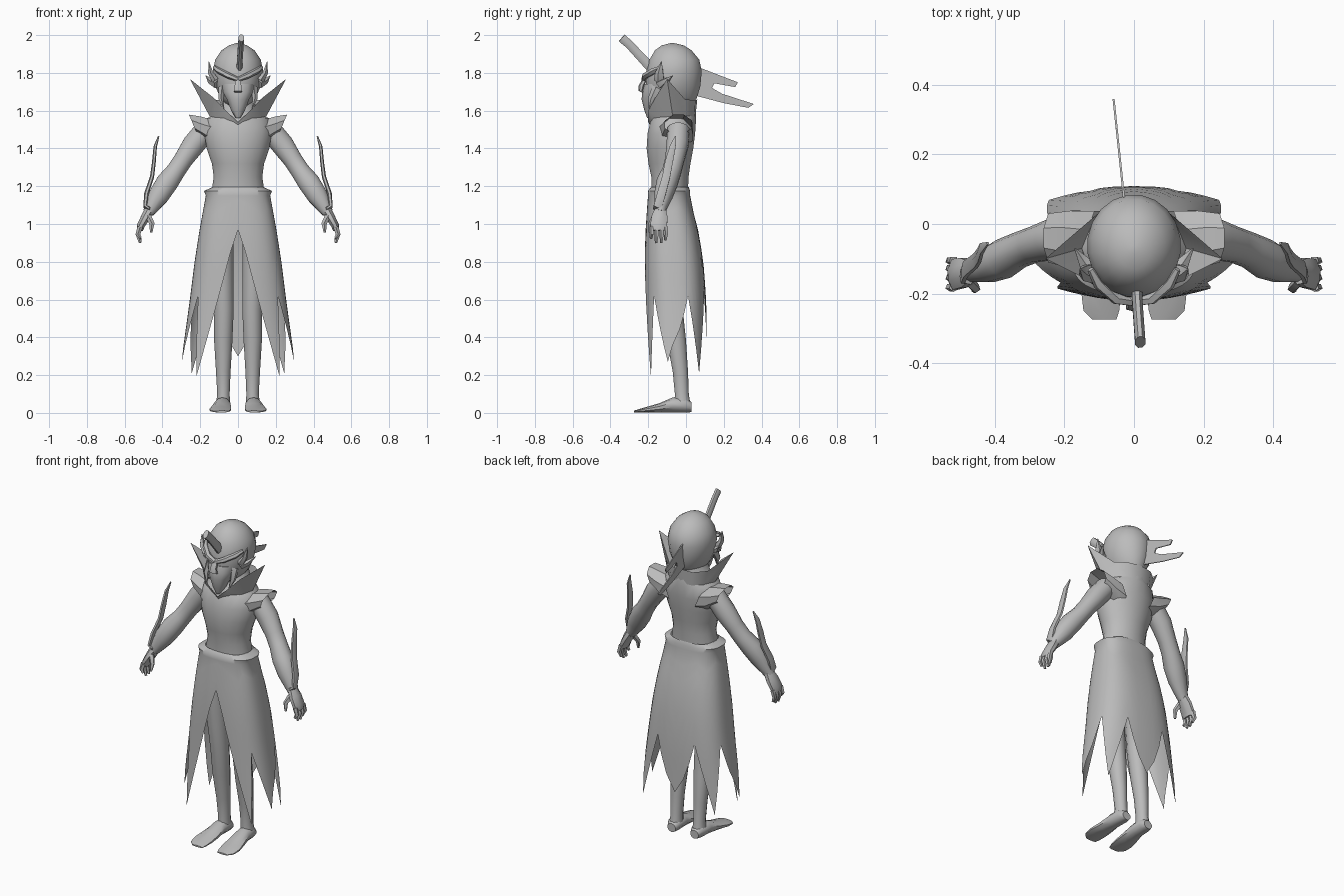
import bpy, math
from mathutils import Vector

grey = bpy.data.materials.new("grey")
grey.diffuse_color = (0.5, 0.5, 0.5, 1)


def add(name, verts, faces, mirror=False, angle=45):
    me = bpy.data.meshes.new(name)
    me.from_pydata([tuple(v) for v in verts], [], faces)
    me.materials.append(grey)
    ob = bpy.data.objects.new(name, me)
    bpy.context.collection.objects.link(ob)
    if mirror:
        m = ob.modifiers.new("mirror", 'MIRROR')
        m.merge_threshold = 0.002
    bpy.ops.object.select_all(action='DESELECT')
    ob.select_set(True)
    bpy.context.view_layer.objects.active = ob
    bpy.ops.object.shade_smooth_by_angle(angle=math.radians(angle))
    return ob


def tube(name, pts, side=(0, 1, 0), fixed=None, n=10, mirror=False, caps=True, angle=45):
    """Loft of ellipses: each point is x, y, z, radius along side, radius across."""
    cs = [Vector(p[:3]) for p in pts]
    verts, faces = [], []
    for i, p in enumerate(pts):
        d = Vector(fixed) if fixed else cs[min(i + 1, len(cs) - 1)] - cs[max(i - 1, 0)]
        d.normalize()
        u = Vector(side)
        u = (u - d * u.dot(d)).normalized()
        v = d.cross(u)
        for k in range(n):
            a = 2 * math.pi * (k + 0.5) / n
            verts.append(cs[i] + u * p[3] * math.cos(a) + v * p[4] * math.sin(a))
    for i in range(len(pts) - 1):
        for k in range(n):
            j = (k + 1) % n
            faces.append((i * n + k, i * n + j, (i + 1) * n + j, (i + 1) * n + k))
    if caps:
        faces.append(tuple(reversed(range(n))))
        faces.append(tuple(range((len(pts) - 1) * n, len(pts) * n)))
    return add(name, verts, faces, mirror, angle)


def stack(name, rows, n=16, mirror=False, x=0, angle=60):
    """Upright loft: each row is z, half width, front y, back y."""
    pts = [(x, (f + b) / 2, z, w, (b - f) / 2) for z, w, f, b in rows]
    return tube(name, pts, (1, 0, 0), (0, 0, 1), n, mirror, True, angle)


def lerp(x, table):
    for (x0, *a), (x1, *b) in zip(table, table[1:]):
        if x <= x1:
            t = max(0, (x - x0) / (x1 - x0))
            return [p + (q - p) * t for p, q in zip(a, b)]
    return list(table[-1][1:])


def plate(name, outline, offset, mirror=False):
    """Thin solid from an outline and a thickness vector."""
    n = len(outline)
    o = Vector(offset)
    verts = [Vector(p) for p in outline] + [Vector(p) + o for p in outline]
    faces = [tuple(range(n)), tuple(reversed(range(n, 2 * n)))]
    faces += [(i, i + n, (i + 1) % n + n, (i + 1) % n) for i in range(n)]
    return add(name, verts, faces, mirror, 30)


# Torso and neck
stack("torso", [(1.15, .145, -.185, .01), (1.25, .13, -.185, .015), (1.32, .14, -.2, .025),
                (1.4, .168, -.21, .04), (1.48, .18, -.205, .05), (1.56, .165, -.185, .055),
                (1.585, .11, -.17, .053), (1.68, .075, -.14, .045)], 20)

# Head, jaw with beard, nose and brow
stack("head", [(1.62, .06, -.17, .03), (1.67, .095, -.2, .06), (1.73, .122, -.215, .078),
               (1.81, .135, -.21, .085), (1.87, .122, -.195, .072), (1.92, .088, -.165, .03),
               (1.945, .05, -.13, -.01), (1.957, .012, -.085, -.06)], 20)
stack("jaw", [(1.56, .012, -.205, -.18), (1.6, .038, -.22, -.14), (1.66, .062, -.235, -.1),
              (1.7, .085, -.232, -.08), (1.74, .09, -.22, -.08)], 10)
tube("nose", [(0, -.21, 1.78, .014, .012), (0, -.235, 1.735, .02, .015),
              (0, -.24, 1.705, .026, .012), (0, -.22, 1.695, .02, .01)], (1, 0, 0), (0, 0, -1), 6)
tube("brow", [(.0, -.222, 1.765, .016, .012), (.05, -.215, 1.785, .018, .016),
              (.1, -.17, 1.81, .02, .016), (.125, -.13, 1.83, .01, .01)], n=6, mirror=True)
tube("whisker", [(.085, -.15, 1.72, .03, .02), (.09, -.18, 1.66, .022, .014),
                 (.075, -.195, 1.61, .003, .003)], n=5, mirror=True)

# Ear fins: one upright spike and one swept spike
tube("upper_ear_fin", [(.12, -.14, 1.76, .03, .02), (.145, -.14, 1.8, .024, .014),
                       (.155, -.13, 1.86, .002, .002)], n=5, mirror=True)
tube("lower_ear_fin", [(.11, -.13, 1.74, .035, .025), (.145, -.11, 1.755, .02, .016),
                       (.17, -.07, 1.785, .002, .002)], n=5, mirror=True)

# Forehead crest and forked ribbon
tube("crest", [(.008, -.17, 1.81, .018, .028), (.01, -.23, 1.875, .016, .026),
               (.015, -.3, 1.95, .016, .024), (.018, -.34, 1.985, .016, .026)],
     (1, 0, 0), n=8, angle=40)
fork = [(.03, 1.835), (.08, 1.825), (.17, 1.79), (.275, 1.75), (.26, 1.725), (.15, 1.745),
        (.138, 1.72), (.19, 1.69), (.36, 1.635), (.33, 1.615), (.2, 1.64), (.03, 1.685)]
plate("forked_ribbon", [(-.018 - .105 * y, y, z) for y, z in fork], (-.006, 0, 0))

# Collar: a band round the neck drawn up to a spike on each side
low = [(0, .05, 1.57), (.07, .045, 1.57), (.12, 0, 1.57), (.15, -.07, 1.57),
       (.125, -.14, 1.565), (.06, -.175, 1.55), (0, -.19, 1.52)]
top = [(0, .06, 1.66), (.08, .05, 1.655), (.145, -.005, 1.66), (.255, -.1, 1.768),
       (.125, -.165, 1.665), (.065, -.2, 1.6), (0, -.2, 1.54)]
add("collar", low + top, [(i, i + 1, i + 8, i + 7) for i in range(6)], True, 50)

# Flared shoulder caps
tube("shoulder_cap", [(.1, -.055, 1.475, .1, .09), (.17, -.045, 1.495, .09, .088),
                      (.238, -.04, 1.528, .076, .06)], fixed=(.92, 0, -.39), n=8,
     mirror=True, caps=False, angle=30)

# Arms, hands and fingers
tube("arm", [(.17, -.04, 1.5, .06, .06), (.235, -.045, 1.42, .06, .062),
             (.29, -.06, 1.34, .052, .052), (.33, -.075, 1.28, .052, .052),
             (.375, -.1, 1.22, .058, .06), (.42, -.12, 1.15, .05, .056),
             (.46, -.135, 1.085, .034, .038), (.475, -.138, 1.06, .03, .03)], n=12, mirror=True)
tube("palm", [(.465, -.135, 1.08, .03, .028), (.49, -.14, 1.035, .046, .026),
              (.515, -.145, .99, .048, .022), (.52, -.145, .965, .04, .018)], n=8, mirror=True)
for i, (y, z) in enumerate([(-.182, .925), (-.155, .9), (-.128, .9), (-.106, .915)]):
    tube(f"finger_{i + 1}", [(.518, y, .985, .013, .015), (.53, y, .945, .012, .013),
                             (.517, y - .003, z, .007, .008)], n=5, mirror=True)
tube("thumb", [(.475, -.165, 1.04, .016, .018), (.455, -.185, 1.0, .014, .014),
               (.46, -.192, .955, .007, .007)], n=5, mirror=True)

# Forearm blades
tube("forearm_blade", [(.465, -.165, 1.08, .012, .008), (.49, -.15, 1.09, .026, .012),
                       (.485, -.13, 1.16, .026, .012), (.455, -.105, 1.25, .024, .011),
                       (.445, -.09, 1.33, .024, .01), (.438, -.07, 1.41, .018, .009),
                       (.42, -.055, 1.465, .004, .004)], n=6, mirror=True)

# Skirt: half widths and depths by height, hem height by angle from the front
shape = [(.15, .318, -.213, .11), (.6, .255, -.218, .107), (.8, .23, -.22, .092),
         (.95, .207, -.215, .068), (1.1, .18, -.205, .03), (1.165, .168, -.2, .02)]
hem = [(0, .97), (12, .72), (39, .19), (52, .62), (80, .27), (108, .62),
       (133, .21), (157, .62), (180, .3)]
angles = [0, 6, 12, 19, 26, 33, 39, 45, 52, 59, 66, 73, 80, 87, 94, 101, 108, 116, 125,
          133, 141, 149, 157, 165, 173, 180]
ROWS = 10
verts, faces = [], []
for a in angles:
    t = math.radians(a)
    s, c = abs(math.sin(t)) ** .75, math.copysign(abs(math.cos(t)) ** .75, math.cos(t))
    if a in (0, 180):
        s = 0
    bottom = lerp(a, hem)[0]
    # turned-in waistband edge
    verts.append((.135 * s, -.085 - .1 * c, 1.195))
    verts.append((.18 * s, -.09 - .112 * c, 1.175))
    for r in range(ROWS):
        z = 1.15 + (bottom - 1.15) * r / (ROWS - 1)
        w, f, b = lerp(z, shape)
        verts.append((w * s, (f + b) / 2 - (b - f) / 2 * c, z))
R = ROWS + 2
for i in range(len(angles) - 1):
    for r in range(R - 1):
        k = i * R + r
        faces.append((k, k + 1, k + R + 1, k + R))
add("skirt", verts, faces, True, 50)

# Legs and bare feet
tube("leg", [(.08, -.085, 1.1, .07, .08), (.085, -.085, .9, .062, .075),
             (.08, -.08, .7, .058, .065), (.075, -.07, .55, .054, .055),
             (.078, -.05, .38, .05, .052), (.078, -.03, .22, .04, .042),
             (.077, -.022, .1, .034, .038), (.08, -.018, .03, .04, .046)],
     (1, 0, 0), (0, 0, 1), 12, True)
tube("foot", [(.078, .03, .03, .028, .026), (.08, -.0, .042, .042, .04),
              (.083, -.07, .042, .044, .04), (.088, -.14, .027, .054, .025),
              (.094, -.2, .018, .06, .016), (.094, -.25, .011, .054, .009),
              (.085, -.275, .007, .036, .005)], (1, 0, 0), (0, -1, 0), 10, True)
